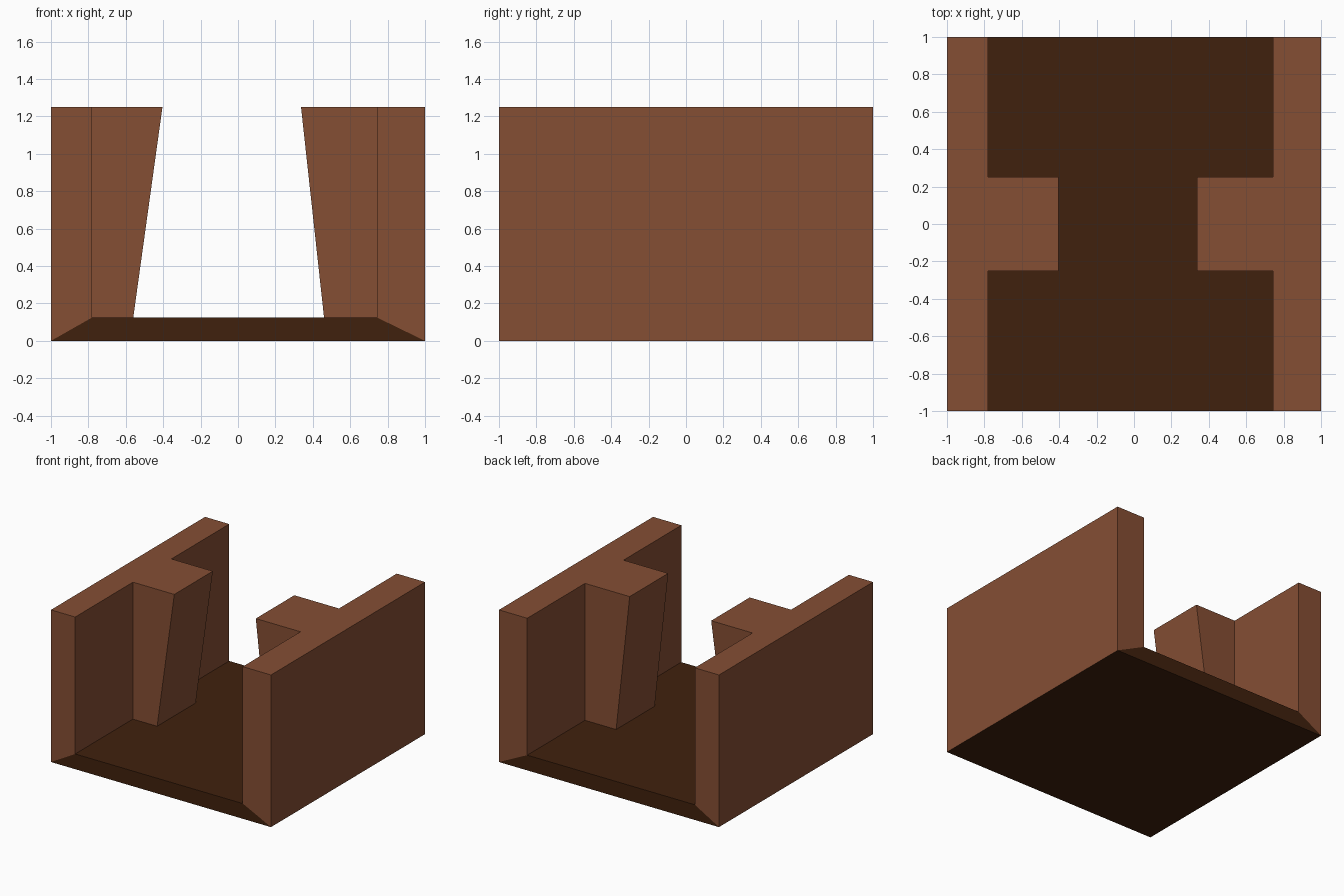
import bpy
import bmesh

if "Cube" in bpy.data.objects:
    bpy.data.objects.remove(bpy.data.objects["Cube"], do_unlink=True)


def material(name, color):
    mat = bpy.data.materials.new(name)
    mat.use_nodes = True
    mat.diffuse_color = color
    mat.node_tree.nodes["Principled BSDF"].inputs["Base Color"].default_value = color
    return mat


def prism(name, profile, half_depth, mat):
    """Extrude an (x, z) profile along y, centred on y = 0."""
    bm = bmesh.new()
    face = bm.faces.new([bm.verts.new((x, -half_depth, z)) for x, z in profile])
    ext = bmesh.ops.extrude_face_region(bm, geom=[face])
    verts = [g for g in ext["geom"] if isinstance(g, bmesh.types.BMVert)]
    bmesh.ops.translate(bm, vec=(0, 2 * half_depth, 0), verts=verts)
    bmesh.ops.recalc_face_normals(bm, faces=bm.faces)
    mesh = bpy.data.meshes.new(name)
    bm.to_mesh(mesh)
    bm.free()
    mesh.materials.append(mat)
    obj = bpy.data.objects.new(name, mesh)
    bpy.context.collection.objects.link(obj)
    return obj


clay = material("clay_brown", (0.235, 0.077, 0.034, 1))
soil = material("dark_soil", (0.051, 0.015, 0.004, 1))

height, floor_top, depth = 1.25, 0.125, 1.0
left_in, right_in = 0.743, -0.78

# Floor slab with sloped sides under the walls
prism("floor", [(-1, 0), (1, 0), (left_in, floor_top), (right_in, floor_top)],
      depth, soil)

# Each side: wall, then an overhanging buttress that widens towards the top
for side, outer, inner, foot, head in (
        ("left", 1, left_in, 0.46, 0.337),
        ("right", -1, right_in, -0.56, -0.404)):
    prism(side + "_wall",
          [(outer, 0), (inner, floor_top), (inner, height), (outer, height)],
          depth, clay)
    prism(side + "_buttress",
          [(inner, floor_top), (foot, floor_top), (head, height), (inner, height)],
          0.25, clay)
